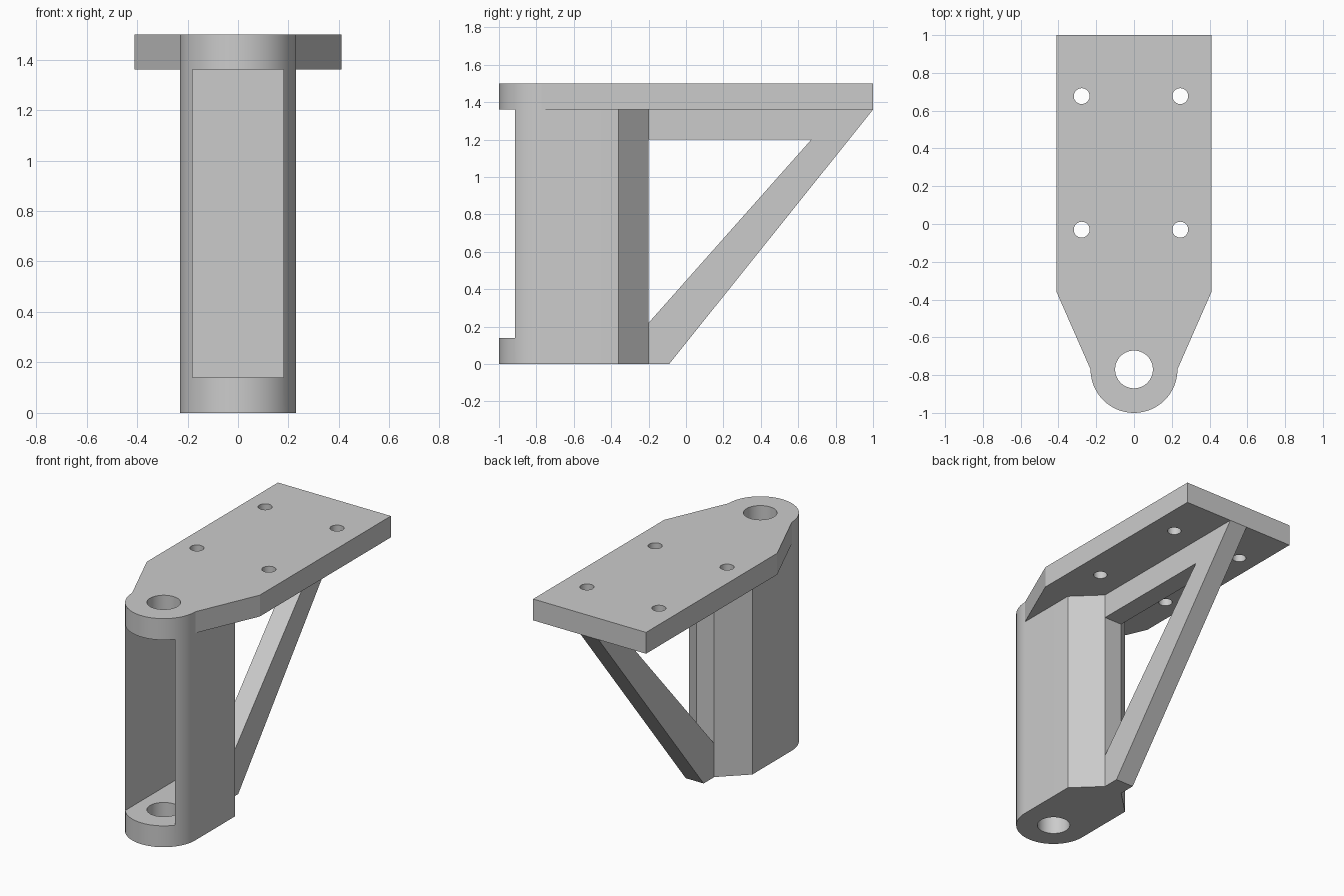
import bpy, bmesh, math
from mathutils import Vector

default = bpy.data.objects.get("Cube")
if default:
    bpy.data.objects.remove(default, do_unlink=True)

GREY = 0.6
metal = bpy.data.materials.new("plain grey metal")
metal.use_nodes = True
metal.diffuse_color = (GREY, GREY, GREY, 1)
metal.node_tree.nodes["Principled BSDF"].inputs["Base Color"].default_value = (GREY, GREY, GREY, 1)

R = 0.23            # rounded front radius
PIN_Y = -0.77       # pin axis
PLATE_Z, TOP_Z = 1.36, 1.5


def prism(name, points, extrude):
    """Extrude a planar outline along a vector."""
    bm = bmesh.new()
    face = bm.faces.new([bm.verts.new(p) for p in points])
    grown = bmesh.ops.extrude_face_region(bm, geom=[face])
    moved = [v for v in grown["geom"] if isinstance(v, bmesh.types.BMVert)]
    bmesh.ops.translate(bm, verts=moved, vec=Vector(extrude))
    bmesh.ops.recalc_face_normals(bm, faces=bm.faces)
    mesh = bpy.data.meshes.new(name)
    bm.to_mesh(mesh)
    bm.free()
    mesh.materials.append(metal)
    obj = bpy.data.objects.new(name, mesh)
    bpy.context.collection.objects.link(obj)
    return obj


def flat(points, z):
    return [(x, y, z) for x, y in points]


def circle(x, y, r, n=48):
    return [(x + r * math.cos(2 * math.pi * i / n), y + r * math.sin(2 * math.pi * i / n))
            for i in range(n)]


def cutter(name, points, z0, z1):
    obj = prism(name, flat(points, z0), (0, 0, z1 - z0))
    obj.hide_render = True
    obj.hide_set(True)
    obj.display_type = "WIRE"
    return obj


def cut(target, tools):
    for tool in tools:
        mod = target.modifiers.new(tool.name, "BOOLEAN")
        mod.operation = "DIFFERENCE"
        mod.solver = "EXACT"
        mod.object = tool
    # apply the cuts, then discard the cutters' influence
    bpy.context.view_layer.update()
    graph = bpy.context.evaluated_depsgraph_get()
    mesh = bpy.data.meshes.new_from_object(target.evaluated_get(graph))
    target.modifiers.clear()
    target.data = mesh


def smooth(obj):
    bpy.ops.object.select_all(action="DESELECT")
    obj.select_set(True)
    bpy.context.view_layer.objects.active = obj
    bpy.ops.object.shade_smooth_by_angle(angle=math.radians(20))


# Rounded nose shared by the column and the plate
nose = [(R * math.cos(a), PIN_Y + R * math.sin(a))
        for a in (math.pi * (1 + i / 32) for i in range(33))]

# Hollow column: round front, chamfered back
column = prism("column", flat(nose + [(R, -0.36), (0.065, -0.2), (-0.065, -0.2), (-R, -0.36)], 0),
               (0, 0, PLATE_Z))

# Mounting plate tapering into the nose
top_plate = prism("top_plate", flat(nose + [(0.41, -0.36), (0.41, 1), (-0.41, 1), (-0.41, -0.36)], PLATE_Z),
                  (0, 0, TOP_Z - PLATE_Z))

# Diagonal brace under the plate
brace_side = [(-0.2, 0), (-0.09, 0), (1, PLATE_Z), (-0.2, PLATE_Z), (-0.2, 1.2), (0.67, 1.2), (-0.2, 0.22)]
brace = prism("brace", [(-0.065, y, z) for y, z in brace_side], (0.13, 0, 0))

# Front pocket, pin bore and bolt holes
pocket = cutter("pocket_cutter", [(-0.18, -1.1), (0.18, -1.1), (0.18, -0.36), (-0.18, -0.36)], 0.14, 1.45)
bore = cutter("bore_cutter", circle(0, PIN_Y, 0.1), -0.1, 1.6)
bolts = [cutter("bolt_hole_cutter", circle(x, y, 0.042, 32), 1.3, 1.6)
         for x in (-0.277, 0.245) for y in (-0.03, 0.677)]
cut(column, [pocket, bore])
cut(top_plate, [bore] + bolts)
for helper in [pocket, bore] + bolts:
    bpy.data.objects.remove(helper, do_unlink=True)

for part in (column, top_plate):
    smooth(part)
